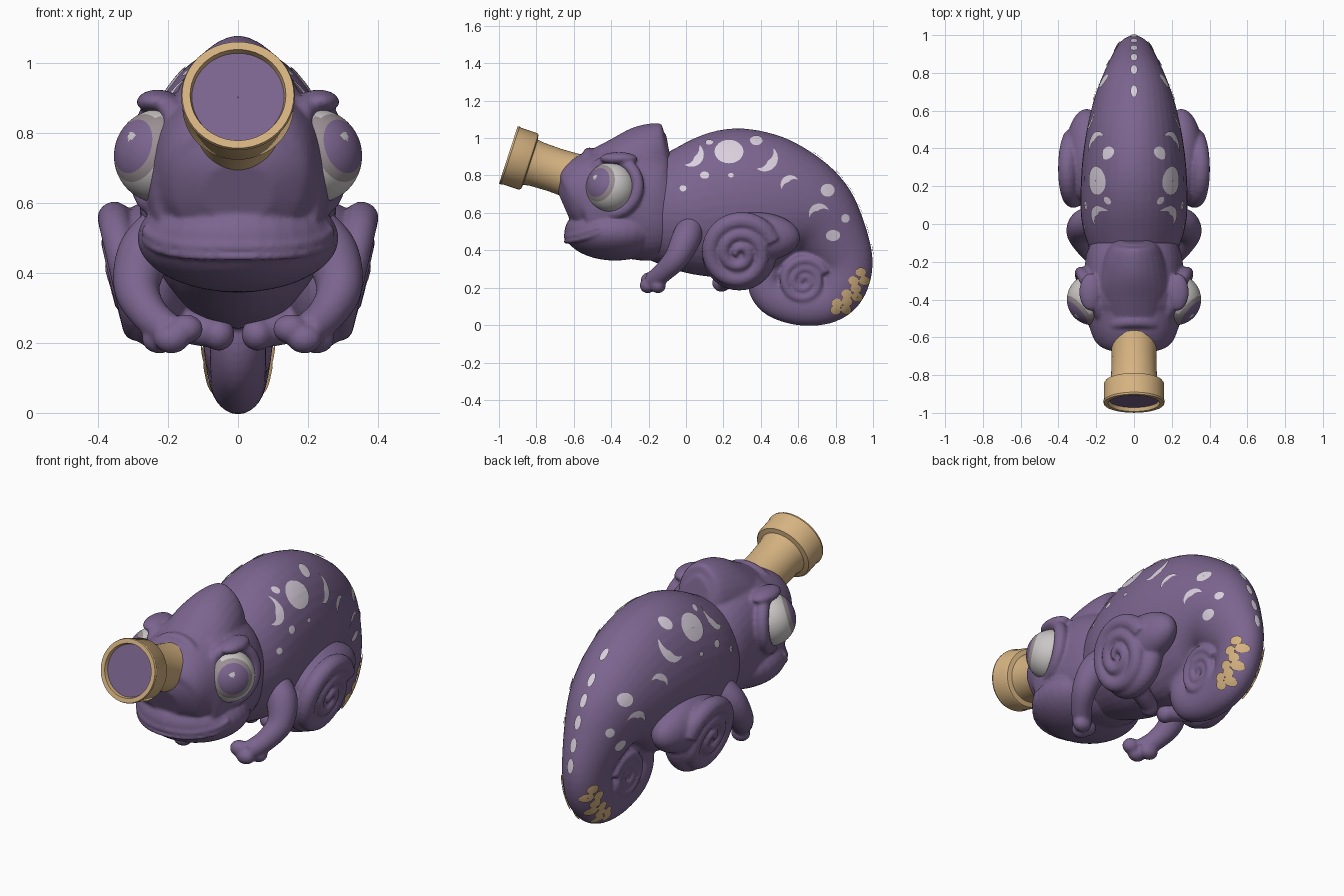
import bpy, bmesh, math
from mathutils import Vector, Matrix
from mathutils.bvhtree import BVHTree

if "Cube" in bpy.data.objects:
    bpy.data.objects.remove(bpy.data.objects["Cube"])


def material(name, rgb):
    m = bpy.data.materials.new(name)
    m.diffuse_color = (*rgb, 1)
    m.use_nodes = True
    m.node_tree.nodes["Principled BSDF"].inputs["Base Color"].default_value = m.diffuse_color
    return m


PURPLE = material("purple skin", (0.20, 0.13, 0.275))
GOLD = material("gold", (0.67, 0.45, 0.22))
PALE = material("pale spots", (0.70, 0.63, 0.73))
WHITE = material("eye white", (0.60, 0.57, 0.57))
GREY = material("eye grey", (0.33, 0.28, 0.30))
X, Y, Z = Vector((1, 0, 0)), Vector((0, 1, 0)), Vector((0, 0, 1))


def finish(name, bm, mats, recalc=True):
    if recalc:
        bmesh.ops.recalc_face_normals(bm, faces=bm.faces)
    me = bpy.data.meshes.new(name)
    bm.to_mesh(me)
    bm.free()
    for m in mats:
        me.materials.append(m)
    me.shade_smooth()
    ob = bpy.data.objects.new(name, me)
    bpy.context.collection.objects.link(ob)
    return ob


def blend(ob, voxel=0.011, rounds=4):
    """Fuse overlapping pieces into one soft skin."""
    r = ob.modifiers.new("fuse", 'REMESH')
    r.mode, r.voxel_size, r.use_smooth_shade = 'VOXEL', voxel, True
    s = ob.modifiers.new("soften", 'SMOOTH')
    s.iterations = rounds
    bpy.context.view_layer.update()
    dg = bpy.context.evaluated_depsgraph_get()
    me = bpy.data.meshes.new_from_object(ob.evaluated_get(dg))
    ob.modifiers.clear()
    me.materials.clear()
    me.materials.append(PURPLE)
    me.shade_smooth()
    ob.data = me


def spline(pts, k=6):
    """Catmull-Rom through points of any dimension."""
    p = [pts[0]] + list(pts) + [pts[-1]]
    out = []
    for i in range(1, len(p) - 2):
        for j in range(k):
            t = j / k
            out.append([0.5 * (2 * b + (c - a) * t + (2 * a - 5 * b + 4 * c - d) * t * t
                               + (3 * b - a - 3 * c + d) * t ** 3)
                        for a, b, c, d in zip(*p[i - 1:i + 3])])
    return out + [list(pts[-1])]


def loft(bm, pts, side=X, power=1.0, k=6, n=28):
    """Sections (x, y, z, side radius, other radius) swept along a path."""
    s = spline(pts, k)
    c = [Vector(q[:3]) for q in s]
    rings = []
    for i, q in enumerate(s):
        t = (c[min(i + 1, len(c) - 1)] - c[max(i - 1, 0)]).normalized()
        a = (side - t * side.dot(t)).normalized()
        b = t.cross(a)
        ring = []
        for j in range(n):
            co, si = math.cos(2 * math.pi * j / n), math.sin(2 * math.pi * j / n)
            co = math.copysign(abs(co) ** power, co)
            si = math.copysign(abs(si) ** power, si)
            ring.append(bm.verts.new(c[i] + a * co * q[3] + b * si * q[4]))
        rings.append(ring)
    for r0, r1 in zip(rings, rings[1:]):
        for j in range(n):
            bm.faces.new((r0[j], r0[(j + 1) % n], r1[(j + 1) % n], r1[j]))
    bm.faces.new(rings[0])
    bm.faces.new(rings[-1])


def ball(bm, pos, radii):
    bmesh.ops.create_uvsphere(bm, u_segments=32, v_segments=20, radius=1,
                              matrix=Matrix.Translation(pos) @ Matrix.Diagonal((*radii, 1)))


def hoop(bm, pos, axis, R, r):
    axis = Vector(axis).normalized()
    u = axis.orthogonal().normalized()
    v = axis.cross(u)
    pts = [(*(Vector(pos) + (u * math.cos(a) + v * math.sin(a)) * R), r, r)
           for a in (math.pi * i / 16 for i in range(33))]
    loft(bm, pts, side=axis, k=2, n=16)


def spiral(bm, sx, x, y, z, R, r, rise, lean, turn=20):
    """Roll coiling inwards on the side of the body."""
    pts = []
    for i in range(45):
        f = i / 44
        a, q = math.radians(turn + 900 * f), R * (1 - f) + .008
        dz = q * math.sin(a)
        w = r * (1 - .52 * f)
        pts.append((sx * (x + rise * f + dz * lean), y + q * math.cos(a), z + dz, w, w))
    loft(bm, pts, k=2, n=14)


# Body running into the coiled tail: (y, z, half width, half height)
bm = bmesh.new()
spine = [(-.22, .6, .2, .25), (0, .615, .275, .345), (.25, .645, .28, .405), (.47, .64, .255, .37),
         (.64, .6, .215, .285), (.755, .51, .165, .21), (.85, .34, .115, .15), (.825, .2, .1, .135),
         (.74, .125, .088, .12), (.6, .105, .08, .105), (.47, .15, .08, .1), (.42, .24, .08, .09),
         (.48, .34, .08, .08), (.6, .37, .08, .07), (.7, .32, .08, .055)]
loft(bm, [(0, *s) for s in spine], n=40)
ball(bm, (0, .63, .235), (.08, .15, .15))
for sx in (1, -1):
    spiral(bm, sx, .078, .63, .235, .115, .028, .006, .1)
body = finish("body_and_tail", bm, [PURPLE])
blend(body, 0.01, 3)

# Head with raised crest, jaw, brows and the collar round the spyglass
bm = bmesh.new()
skull = [(-.65, .63, .1, .09), (-.615, .645, .19, .165), (-.55, .67, .235, .24), (-.45, .665, .26, .28),
         (-.3, .665, .265, .31), (-.16, .62, .25, .285), (-.04, .6, .2, .23)]
loft(bm, [(0, *s) for s in skull], power=.85, n=40)
crest = [(-.55, .83, .13, .08), (-.36, .86, .185, .145), (-.22, .89, .17, .18), (-.12, .895, .13, .18),
         (-.085, .9, .08, .12)]
loft(bm, [(0, *s) for s in crest], power=1.1)
ball(bm, (0, -.38, .5), (.288, .27, .155))
hoop(bm, (0, -.56, .783), (0, -.951, .309), .14, .034)
for sx in (1, -1):
    hoop(bm, (sx * .225, -.39, .74), (sx * .9, -.38, .08), .142, .034)
    ball(bm, (sx * .23, -.36, .89), (.06, .1, .035))
    # Lips: two thin rolls following the jaw, turned up at the corners
for z0, r in ((.475, .014), (.447, .012)):
    path = []
    for i in range(-8, 9):
        a = math.radians(i * 9)
        path.append((.281 * math.sin(a), -.38 - .262 * math.cos(a), z0 + .05 * (abs(i) / 8) ** 3, r, r))
    loft(bm, path, side=Z, k=3, n=10)
head = finish("head", bm, [PURPLE])
blend(head, .009, 4)

# Eyes: white ball, grey shading towards the front, purple iris and a small glint
for sx, label in ((1, "right"), (-1, "left")):
    look = Vector((sx * .72, -.63, .25)).normalized()
    glint = Vector((sx * .66, -.68, .45)).normalized()
    centre = Vector((sx * .22, -.4, .735))
    bm = bmesh.new()
    bmesh.ops.create_uvsphere(bm, u_segments=64, v_segments=45, radius=.135,
                              matrix=Matrix.Translation(centre) @ look.to_track_quat('Z', 'Y').to_matrix().to_4x4())
    for f in bm.faces:
        d = (f.calc_center_median() - centre).normalized()
        ang = math.degrees(d.angle(look))
        f.material_index = 1 if ang < 35 else 2 if ang < 46 or (d.y < -.55 and d.z > -.2) else 0
        if math.degrees(d.angle(glint)) < 6:
            f.material_index = 0
    finish(label + "_eye", bm, [WHITE, PURPLE, GREY])

# Front legs with stubby toes
bm = bmesh.new()
for sx in (1, -1):
    arm = [(.2, .03, .54, .07), (.265, .0, .46, .078), (.29, -.05, .36, .066), (.255, -.12, .285, .054),
           (.2, -.18, .235, .05)]
    loft(bm, [(sx * x, y, z, r, r) for x, y, z, r in arm])
    for x, y, z in ((.15, -.2, .24), (.19, -.205, .212), (.225, -.15, .212)):
        ball(bm, (sx * x, y, z), (.05, .042, .042))
blend(finish("front_legs", bm, [PURPLE]), .009, 3)

# Hind legs: folded thigh with a spiral roll on the outside, small feet below
bm = bmesh.new()
for sx in (1, -1):
    ball(bm, (sx * .24, .285, .385), (.105, .2, .2))
    ball(bm, (sx * .25, .36, .47), (.115, .25, .135))
    spiral(bm, sx, .31, .285, .385, .178, .05, .042, .24)
    foot = [(.24, .27, .29, .06), (.15, .24, .25, .05), (.065, .2, .23, .045)]
    loft(bm, [(sx * x, y, z, r, r) for x, y, z, r in foot])
    ball(bm, (sx * .055, .19, .225), (.045, .05, .047))
blend(finish("hind_legs", bm, [PURPLE]), .009, 2)

# Spyglass turned round a tilted axis, with a recessed lens
bm = bmesh.new()
profile = [(.1, -.06), (.132, 0), (.122, .05), (.118, .15), (.121, .25), (.127, .285), (.152, .29),
           (.159, .3), (.159, .39), (.163, .4), (.16, .41), (.137, .41), (.132, .39), (.001, .39)]
axis = Vector((0, -.951, .309))
base, up, n = Vector((0, -.56, .783)), axis.cross(X), 48
rings = [[bm.verts.new(base + axis * t + (X * math.cos(2 * math.pi * j / n) + up * math.sin(2 * math.pi * j / n)) * r)
          for j in range(n)] for r, t in profile]
for i in range(len(rings) - 1):
    for j in range(n):
        f = bm.faces.new((rings[i][j], rings[i][(j + 1) % n], rings[i + 1][(j + 1) % n], rings[i + 1][j]))
        f.material_index = int(i == len(rings) - 2)
scope = finish("spyglass", bm, [GOLD, PURPLE])
bpy.context.view_layer.objects.active = scope
scope.select_set(True)
bpy.ops.object.shade_smooth_by_angle(angle=math.radians(35))

# Painted marks: thin patches laid onto the body skin
bm = bmesh.new()
bm.from_mesh(body.data)
skin = BVHTree.FromBMesh(bm)
bm.free()


def patch(bm, origin, d, u, v, shape, ns, nt, lift=.005):
    grid = []
    for i in range(ns + 1):
        row = []
        for j in range(nt + 1):
            a, b = shape(i / ns, j / nt)
            hit, nor, _, _ = skin.ray_cast(origin + u * a + v * b, d)
            row.append(bm.verts.new(hit + nor * lift) if hit else None)
        grid.append(row)
    for i in range(ns):
        for j in range(nt):
            q = (grid[i][j], grid[i + 1][j], grid[i + 1][j + 1], grid[i][j + 1])
            if None not in q:
                f = bm.faces.new(q)
                f.normal_update()
                if f.normal.dot(d) > 0:
                    f.normal_flip()


def oval(ra, rb):
    return lambda s, t: ((.02 + .98 * t) * ra * math.cos(2 * math.pi * s), (.02 + .98 * t) * rb * math.sin(2 * math.pi * s))


def crescent(r, facing):
    def shape(s, t):
        a = (s - .5) * math.radians(175)
        R = r * (1 - .68 * t * math.cos(a))
        a += math.radians(facing)
        return R * math.cos(a), R * math.sin(a)
    return shape


rounds = [(.23, .925, .077, .062), (.755, .72, .037, .034), (.785, .48, .038, .029), (.85, .57, .022, .023),
          (-.015, .73, .018, .016), (.1, .8, .024, .019), (.24, .8, .015, .012), (.375, .985, .034, .026),
          (.125, .975, .02, .014)]
moons = [(.03, .91, .066, -35), (.42, .89, .07, -40), (.555, .75, .05, 120), (.71, .595, .055, 110)]
spots, scales = bmesh.new(), bmesh.new()
for sx in (1, -1):
    d = Vector((-sx, 0, 0))
    for y, z, ra, rb in rounds:
        patch(spots, Vector((sx, y, z)), d, Y, Z, oval(ra, rb), 24, 4)
    for y, z, r, facing in moons:
        patch(spots, Vector((sx, y, z)), d, Y, Z, crescent(r, facing), 18, 4)
    # Gold scales in staggered rows on the side of the tail
    for i in range(7):
        for j in range(2 if i % 2 else 1):
            a = math.radians(9 - 8.5 * i)
            R = .305 - .013 * i + (j - .5 if i % 2 else 0) * .055
            patch(scales, Vector((sx, .63 + R * math.cos(a), .235 + R * math.sin(a))), d, Y, Z,
                  oval(.029, .026), 10, 3, .008)
# Spots along the ridge of the back
for deg in (58, 40, 27, 14, 1, -10):
    a = math.radians(deg)
    out = Vector((0, math.cos(a), math.sin(a)))
    patch(spots, Vector((0, .45, .5)) + out, -out, X, out.cross(X), oval(.018, .038), 16, 3, .008)
finish("back_spots", spots, [PALE], recalc=False)
finish("tail_scales", scales, [GOLD], recalc=False)
